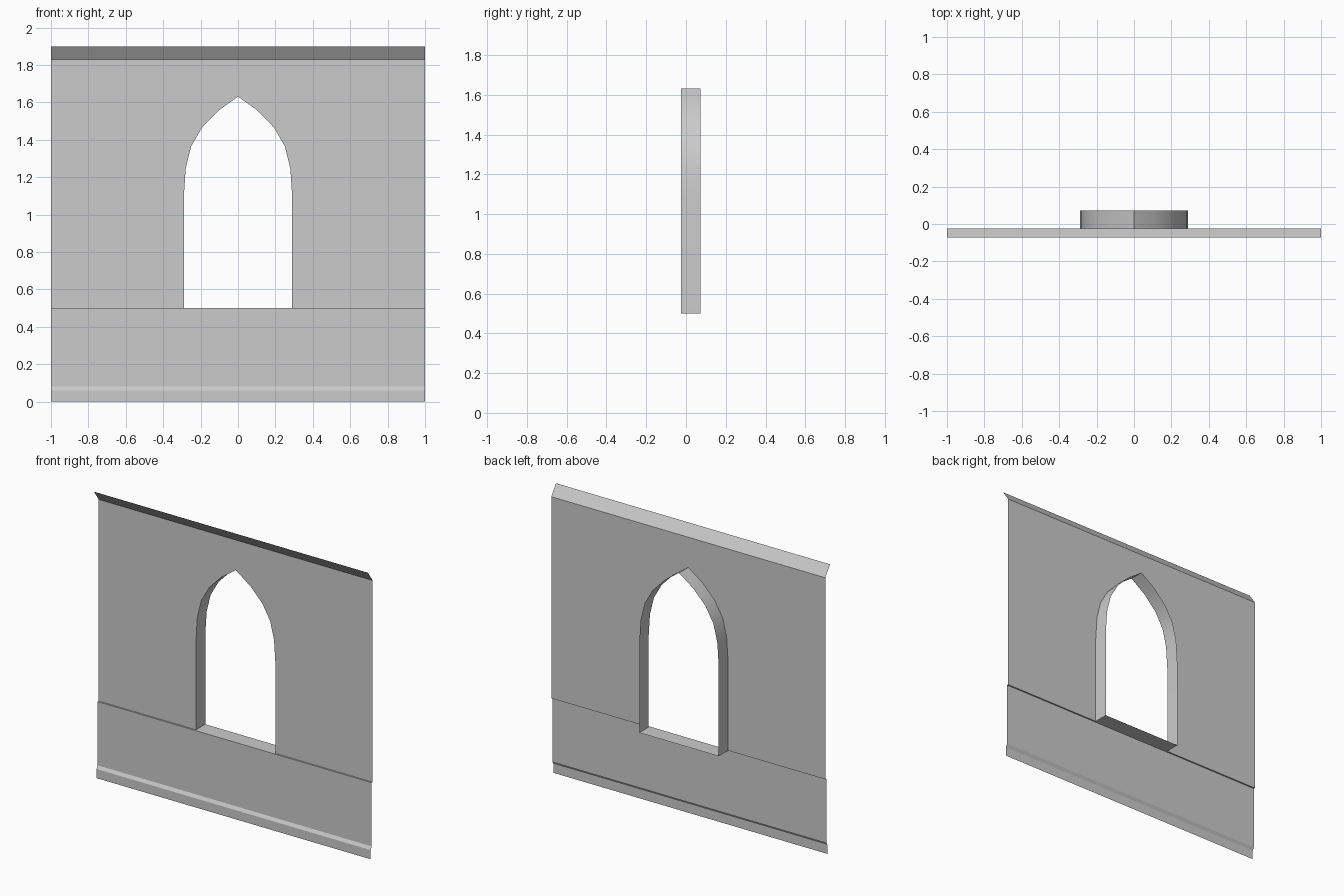
import bpy
import bmesh

cube = bpy.data.objects.get("Cube")
if cube:
    bpy.data.objects.remove(cube, do_unlink=True)

stone = bpy.data.materials.new("grey_stone")
stone.use_nodes = True
grey = (0.6, 0.6, 0.6, 1)
stone.diffuse_color = grey
stone.node_tree.nodes["Principled BSDF"].inputs["Base Color"].default_value = grey

HALF = 1.0       # half the wall width
WALL = -0.024    # plane of the upper wall
DADO = -0.034    # plane of the lower wall
PLINTH = -0.046  # plane of the plinth
BACK = 0.073     # back edge of the window reveal
SILL = 0.5
EAVE = 1.83


def make_part(name, faces, smooth=False):
    """Build an open sheet from a list of corner loops."""
    bm = bmesh.new()
    for corners in faces:
        bm.faces.new([bm.verts.new(c) for c in corners])
    bmesh.ops.remove_doubles(bm, verts=bm.verts, dist=0.0001)
    mesh = bpy.data.meshes.new(name)
    bm.to_mesh(mesh)
    bm.free()
    mesh.materials.append(stone)
    obj = bpy.data.objects.new(name, mesh)
    bpy.context.collection.objects.link(obj)
    if smooth:
        bpy.ops.object.select_all(action="DESELECT")
        obj.select_set(True)
        bpy.context.view_layer.objects.active = obj
        bpy.ops.object.shade_smooth_by_angle(angle=0.6)
    return obj


def strips(profile):
    """Full-width strips that follow a (y, z) profile upwards."""
    return [[(-HALF, *a), (HALF, *a), (HALF, *b), (-HALF, *b)]
            for a, b in zip(profile, profile[1:])]


# Pointed arch outline: right half, then mirrored to the left
right = [(0.29, SILL), (0.29, 1.09), (0.28, 1.245), (0.251, 1.364),
         (0.193, 1.465), (0.105, 1.556)]
left = [(-x, z) for x, z in right]
arch = left + [(0, 1.631)] + right[::-1]

# Plinth with its sloped top, lower wall and the narrow ledge above it
make_part("plinth", strips([(PLINTH, 0), (PLINTH, 0.06), (DADO, 0.08)]))
make_part("lower_wall", strips([(DADO, 0.08), (DADO, SILL), (WALL, SILL)]))

# Upper wall around the window opening
outline = [(-HALF, SILL)] + arch + [(HALF, SILL), (HALF, EAVE), (-HALF, EAVE)]
make_part("upper_wall", [[(x, WALL, z) for x, z in outline]])

# Cornice leaning out to the front
make_part("cornice", strips([(WALL, EAVE), (-BACK, 1.9)]))

# Window reveal: jambs, arch and sill, facing into the opening
reveal = [[(a[0], WALL, a[1]), (a[0], BACK, a[1]),
           (b[0], BACK, b[1]), (b[0], WALL, b[1])]
          for a, b in zip(arch, arch[1:] + arch[:1])]
make_part("window_reveal", reveal, smooth=True)
